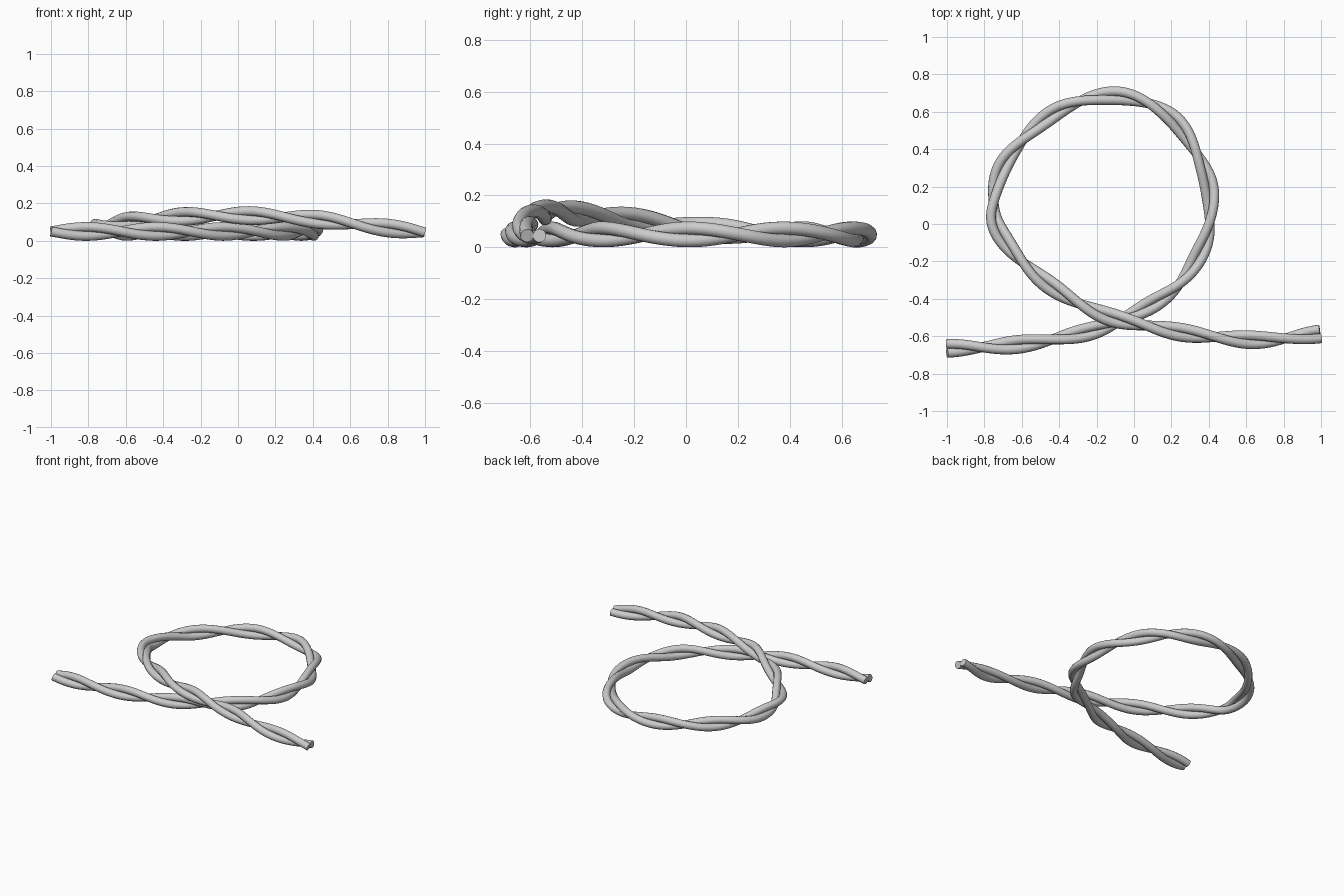
import bpy
import math
from mathutils import Vector

cube = bpy.data.objects.get("Cube")
if cube:
    bpy.data.objects.remove(cube, do_unlink=True)

STRAND_RADIUS = 0.026
TWIST_RADIUS = 0.024
HALF_TWISTS = 15

# Centre line of the rope: a tail, one loop, and a tail crossing over the top
PATH = [Vector(p) for p in (
    (-1, -.665, .05), (-.7, -.652, .05), (-.4, -.61, .05), (-.12, -.535, .05),
    (.2, -.36, .05), (.36, -.14, .05), (.41, .08, .05), (.37, .3, .05),
    (.2, .57, .05), (-.08, .685, .05), (-.4, .61, .05), (-.67, .36, .052),
    (-.75, .12, .065), (-.71, -.06, .085), (-.5, -.29, .115), (-.2, -.47, .134),
    (.1, -.55, .134), (.4, -.6, .117), (.7, -.62, .08), (.995, -.588, .045))]


def smooth_path(points, steps=16):
    """Smooth spline through the points."""
    ends = [2 * points[0] - points[1]] + points + [2 * points[-1] - points[-2]]
    result = []
    for a, b, c, d in zip(ends, ends[1:], ends[2:], ends[3:]):
        for i in range(steps):
            t = i / steps
            result.append(0.5 * (2 * b + (c - a) * t
                                 + (2 * a - 5 * b + 4 * c - d) * t ** 2
                                 + (3 * b - a - 3 * c + d) * t ** 3))
    return result + [points[-1]]


def make_strand(name, phase, centre, material):
    """Sweep a round strand along a helix around the centre line."""
    lengths = [0.0]
    for a, b in zip(centre, centre[1:]):
        lengths.append(lengths[-1] + (b - a).length)
    curve = bpy.data.curves.new(name, "CURVE")
    curve.dimensions = "3D"
    curve.bevel_depth = STRAND_RADIUS
    curve.bevel_resolution = 4
    curve.use_fill_caps = True
    spline = curve.splines.new("POLY")
    spline.points.add(len(centre) - 1)
    for i, p in enumerate(centre):
        tangent = centre[min(i + 1, len(centre) - 1)] - centre[max(i - 1, 0)]
        side = Vector((-tangent.y, tangent.x, 0)).normalized()
        up = tangent.normalized().cross(side)
        angle = phase + math.pi * HALF_TWISTS * lengths[i] / lengths[-1]
        q = p + TWIST_RADIUS * (math.cos(angle) * side + math.sin(angle) * up)
        spline.points[i].co = (*q, 1)
    strand = bpy.data.objects.new(name, curve)
    bpy.context.collection.objects.link(strand)
    curve.materials.append(material)
    # Turn the swept curve into a mesh with smooth sides and flat ends
    bpy.ops.object.select_all(action="DESELECT")
    strand.select_set(True)
    bpy.context.view_layer.objects.active = strand
    bpy.ops.object.convert(target="MESH")
    bpy.ops.object.shade_smooth_by_angle(angle=math.radians(50))


grey = bpy.data.materials.new("light_grey")
grey.use_nodes = True
grey.diffuse_color = (0.6, 0.6, 0.6, 1)
grey.node_tree.nodes["Principled BSDF"].inputs["Base Color"].default_value = (0.6, 0.6, 0.6, 1)

centre_line = smooth_path(PATH)
make_strand("first_strand", 0, centre_line, grey)
make_strand("second_strand", math.pi, centre_line, grey)
